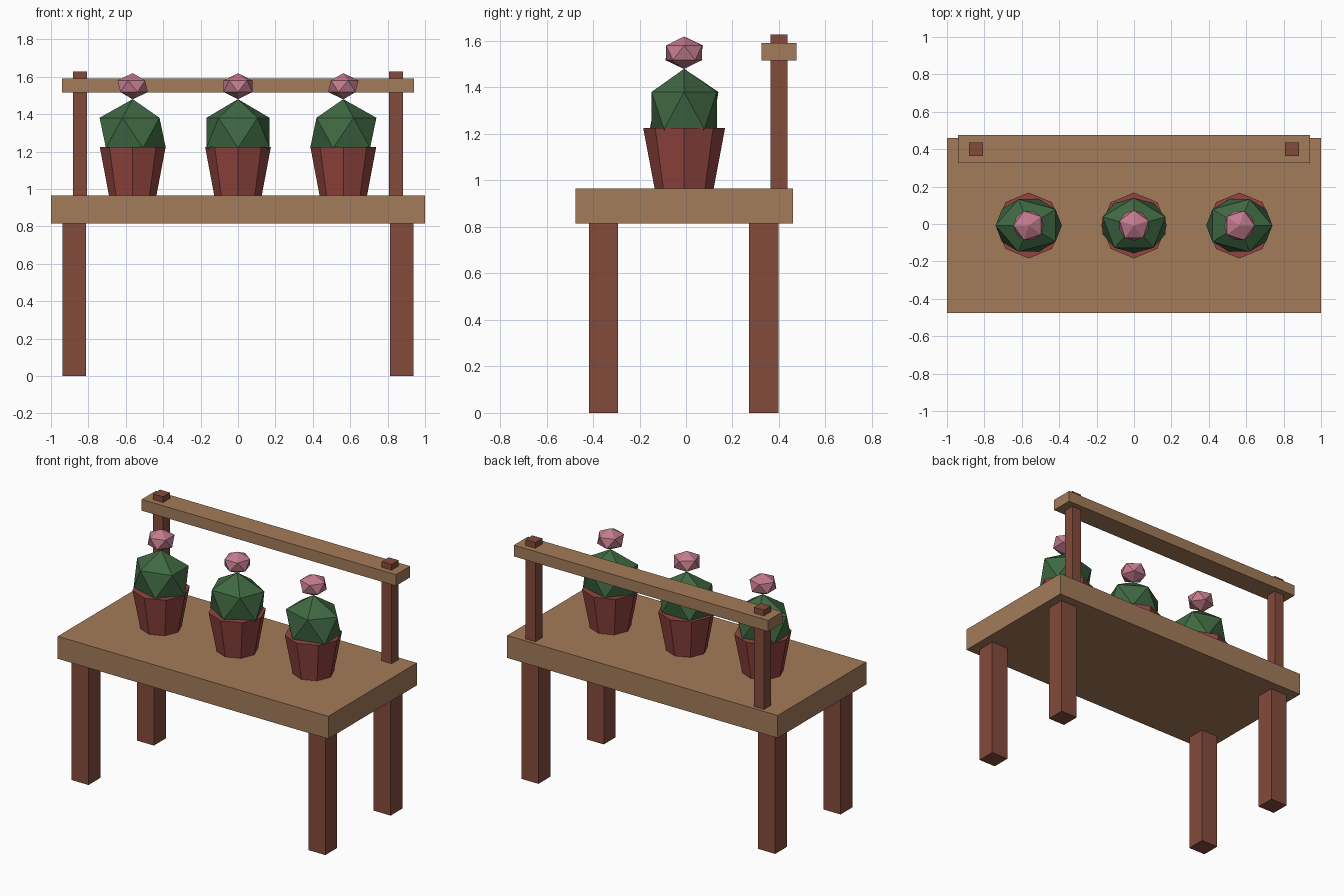
import bpy
import bmesh
from math import radians
from mathutils import Matrix, Vector

cube = bpy.data.objects.get("Cube")
if cube:
    bpy.data.objects.remove(cube, do_unlink=True)


def material(name, rgb):
    mat = bpy.data.materials.new(name)
    mat.use_nodes = True
    mat.diffuse_color = (*rgb, 1)
    mat.node_tree.nodes["Principled BSDF"].inputs["Base Color"].default_value = (*rgb, 1)
    return mat


WOOD = material("light wood", (0.37, 0.20, 0.10))
DARK = material("dark wood", (0.23, 0.07, 0.045))
CLAY = material("red clay", (0.29, 0.06, 0.05))
GREEN = material("cactus green", (0.05, 0.14, 0.055))
PINK = material("flower pink", (0.55, 0.20, 0.27))


def finish(name, bm, mat):
    mesh = bpy.data.meshes.new(name)
    bm.to_mesh(mesh)
    bm.free()
    mesh.materials.append(mat)
    obj = bpy.data.objects.new(name, mesh)
    bpy.context.collection.objects.link(obj)
    return obj


def box(name, low, high, mat):
    low, high = Vector(low), Vector(high)
    bm = bmesh.new()
    place = Matrix.Translation((low + high) / 2) @ Matrix.Diagonal((*(high - low), 1))
    bmesh.ops.create_cube(bm, size=1, matrix=place)
    return finish(name, bm, mat)


def facet_ball(name, centre, radii, yaw, mat):
    bm = bmesh.new()
    place = (Matrix.Translation(centre) @ Matrix.Diagonal((*radii, 1))
             @ Matrix.Rotation(radians(yaw), 4, "Z"))
    bmesh.ops.create_icosphere(bm, subdivisions=1, radius=1, matrix=place)
    return finish(name, bm, mat)


def pot(name, x, y, bottom, top, r_bottom, r_top):
    bm = bmesh.new()
    bmesh.ops.create_cone(bm, cap_ends=True, segments=8, radius1=r_bottom,
                          radius2=r_top, depth=top - bottom,
                          matrix=Matrix.Translation((x, y, (bottom + top) / 2)))
    return finish(name, bm, CLAY)


# Table top and the rail above it
TOP = 0.965
box("table_top", (-1, -0.475, 0.815), (1, 0.46, TOP), WOOD)
box("back_rail", (-0.94, 0.325, 1.515), (0.94, 0.475, 1.59), WOOD)

# Legs and rail posts, mirrored left and right
for side, sign in (("left", 1), ("right", -1)):
    for end, y in (("front", -0.355), ("back", 0.335)):
        x = sign * 0.875
        box(f"{end}_{side}_leg", (x - 0.063, y - 0.063, 0),
            (x + 0.063, y + 0.063, 0.815), DARK)
    x = sign * 0.845
    box(f"{side}_post", (x - 0.037, 0.363, TOP), (x + 0.037, 0.437, 1.628), DARK)

# Three potted cacti, each with a flower
MID_Y = -0.008
for place, x, yaw in (("right", -0.563, 180), ("middle", 0, 90), ("left", 0.563, 0)):
    pot(f"{place}_pot", x, MID_Y, TOP, 1.225, 0.127, 0.176)
    facet_ball(f"{place}_cactus", (x, MID_Y, 1.3), (0.198, 0.165, 0.18), yaw, GREEN)
    facet_ball(f"{place}_flower", (x, MID_Y, 1.549), (0.091, 0.091, 0.07), yaw, PINK)
